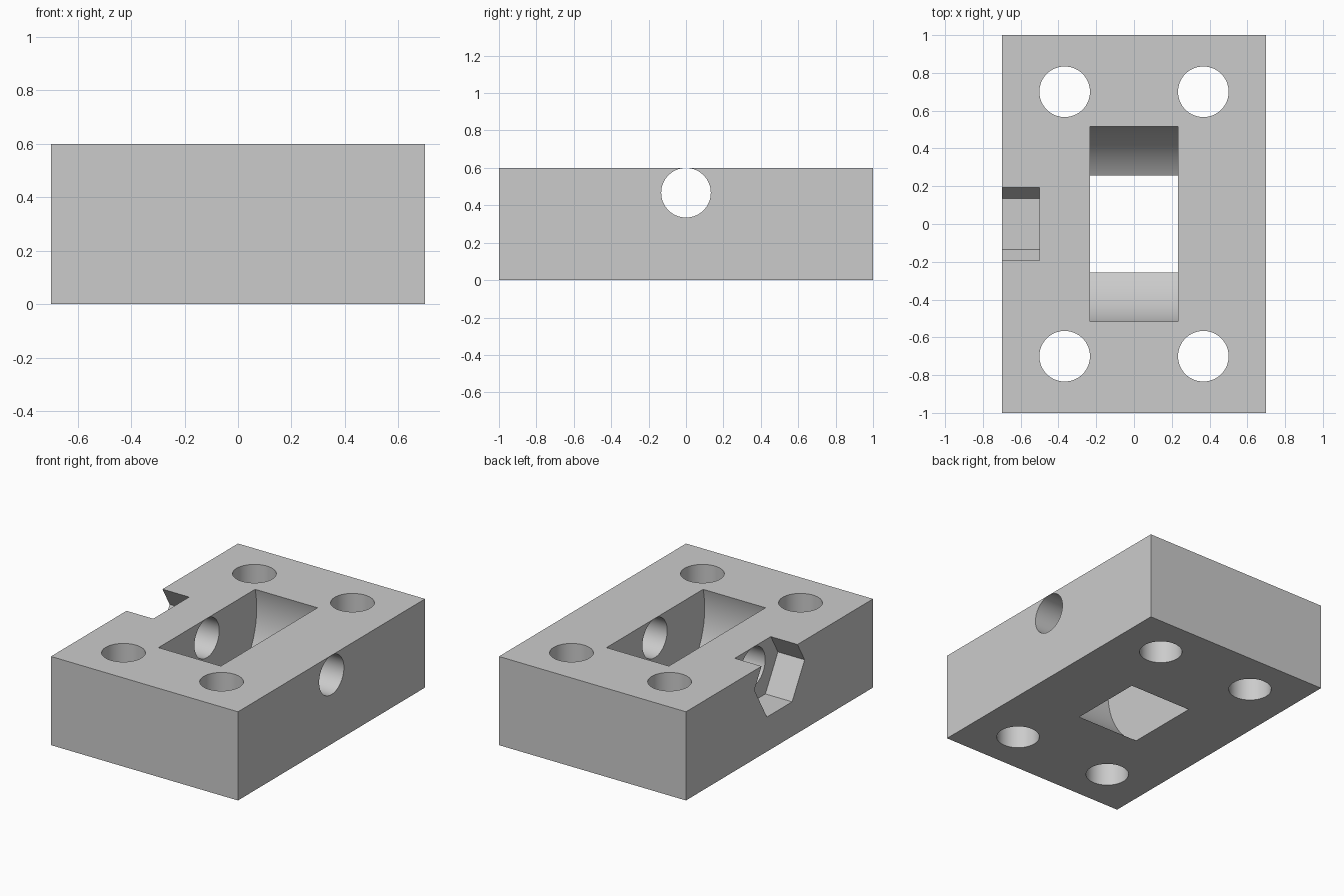
import bpy
import math

if "Cube" in bpy.data.objects:
    bpy.data.objects.remove(bpy.data.objects["Cube"], do_unlink=True)

WIDTH, LENGTH, HEIGHT = 1.4, 2.0, 0.6
AXLE_Z = 0.467

# Plain grey material
grey = bpy.data.materials.new("plain_grey")
grey.use_nodes = True
colour = (0.6, 0.6, 0.6, 1)
grey.diffuse_color = colour
grey.node_tree.nodes["Principled BSDF"].inputs["Base Color"].default_value = colour

# Solid block
bpy.ops.mesh.primitive_cube_add(size=1, location=(0, 0, HEIGHT / 2))
block = bpy.context.object
block.name = "mounting_block"
block.scale = (WIDTH, LENGTH, HEIGHT)
bpy.ops.object.transform_apply(location=True, rotation=False, scale=True)
block.data.materials.append(grey)


def cut(name, radius, depth, location, along_x=False, sides=64):
    """Subtract a round or many-sided prism from the block."""
    turn = (0, math.pi / 2, 0) if along_x else (0, 0, 0)
    bpy.ops.mesh.primitive_cylinder_add(vertices=sides, radius=radius, depth=depth,
                                        location=location, rotation=turn)
    cutter = bpy.context.object
    cutter.name = name
    cutter.hide_render = True
    cutter.data.materials.append(grey)
    mod = block.modifiers.new(name, "BOOLEAN")
    mod.operation = "DIFFERENCE"
    mod.solver = "EXACT"
    mod.object = cutter
    bpy.ops.object.select_all(action="DESELECT")
    bpy.context.view_layer.objects.active = block
    block.select_set(True)
    bpy.ops.object.modifier_apply(modifier=name)
    bpy.data.objects.remove(cutter, do_unlink=True)


# Four vertical screw holes
for x in (-0.367, 0.367):
    for y in (-0.7, 0.7):
        cut("screw_hole", 0.134, 2, (x, y, HEIGHT / 2))

# Round wheel pocket open at top and bottom
cut("wheel_pocket", 0.5333, 0.467, (0, 0, AXLE_Z), along_x=True, sides=128)

# Axle hole through both side walls
cut("axle_hole", 0.1325, 2, (0, 0, AXLE_Z), along_x=True)

# Six-sided nut recess in the right side
cut("nut_recess", 0.269, 0.4, (-0.7, 0, AXLE_Z), along_x=True, sides=6)

bpy.ops.object.shade_smooth_by_angle(angle=math.radians(30))
